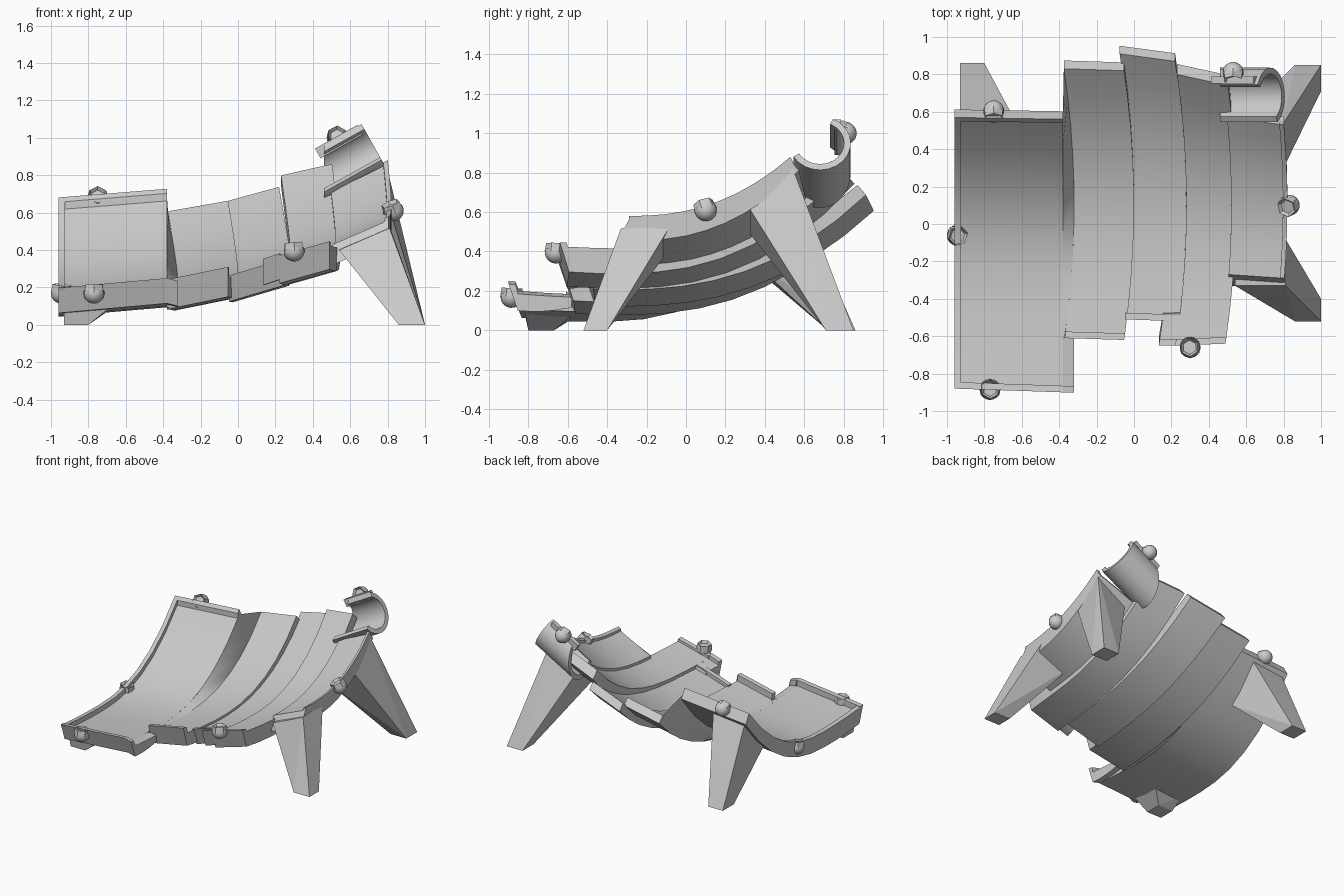
import bpy, bmesh, math
from mathutils import Vector

if "Cube" in bpy.data.objects:
    bpy.data.objects.remove(bpy.data.objects["Cube"])

grey = bpy.data.materials.new("plain_grey")
grey.use_nodes = True
grey.diffuse_color = (0.6, 0.6, 0.6, 1)
grey.node_tree.nodes["Principled BSDF"].inputs["Base Color"].default_value = grey.diffuse_color


def finish(name, bm, angle=25):
    bmesh.ops.recalc_face_normals(bm, faces=bm.faces)
    mesh = bpy.data.meshes.new(name)
    bm.to_mesh(mesh)
    bm.free()
    mesh.materials.append(grey)
    obj = bpy.data.objects.new(name, mesh)
    bpy.context.collection.objects.link(obj)
    bpy.ops.object.select_all(action="DESELECT")
    obj.select_set(True)
    bpy.context.view_layer.objects.active = obj
    bpy.ops.object.shade_smooth_by_angle(angle=math.radians(angle))
    return obj


def mix(a, b, t):
    return [p + (q - p) * t for p, q in zip(a, b)]


def height(sec, y):
    """Trough height and slope at y for a section (x, front, back, floor, curve, low, bow)."""
    d = y - sec[5]
    if d < 0:
        return sec[3] + 0.1 * d * d, 0.2 * d
    return sec[3] + sec[4] * d ** 2.4, 2.4 * sec[4] * d ** 1.4


def band(name, a, b, front_lip=0.0, back_lip=0.0, lift=0.0, thick=0.11, back=None,
         flare=0.055, rows=9, cols=3):
    """Curved slab between two cross-sections, with optional raised lips."""
    bm = bmesh.new()
    rings = []
    for i in range(cols + 1):
        sec = mix(a, b, i / cols)
        y0, y1 = sec[1], sec[2] if back is None else back
        path = []
        start, stop = y0, y1
        if front_lip:
            start += 0.035
            path += [(y0, front_lip), (start, front_lip)]
        if back_lip:
            stop -= 0.02
        path += [(start + (stop - start) * j / rows, lift) for j in range(rows + 1)]
        if back_lip:
            path += [(stop, back_lip), (y1, back_lip)]
        top, under = [], []
        for y, up in path:
            t = (y - y0) / (y1 - y0)
            z, s = height(sec, y)
            n = Vector((-s, 1)).normalized()
            x = sec[6] * (1 - ((y - 0.1) / 0.7) ** 2) + sec[0]
            depth = thick * (1 - 0.4 * t * t)
            top.append(bm.verts.new((x, y, z + up)))
            uy = y - depth * n.x + flare * max(0, 1 - (y - y0) / 0.25)
            under.append(bm.verts.new((x, uy, z - depth * n.y)))
        rings.append(top + under[::-1])
    count = len(rings[0])
    for r, q in zip(rings, rings[1:]):
        for j in range(count):
            k = (j + 1) % count
            bm.faces.new((r[j], r[k], q[k], q[j]))
    for r in (rings[0], rings[-1]):
        for j in range(count // 2 - 1):
            bm.faces.new((r[j], r[j + 1], r[-2 - j], r[-1 - j]))
    bmesh.ops.remove_doubles(bm, verts=bm.verts, dist=0.0005)
    return finish(name, bm)


# Cross-sections: x, front y, back y, floor z, curve, lowest y, bow
wide_a = (-0.96, -0.88, 0.57, 0.13, 0.55, -0.4, 0.0)
wide_b = (-0.38, -0.9, 0.56, 0.18, 0.56, -0.4, 0.0)
second_a = (-0.37, -0.61, 0.83, 0.185, 0.315, -0.3, 0.05)
second_b = (-0.05, -0.62, 0.82, 0.25, 0.315, -0.3, 0.05)
third_a = (-0.06, -0.51, 0.91, 0.23, 0.27, -0.3, 0.05)
third_b = (0.23, -0.52, 0.87, 0.315, 0.29, -0.3, 0.05)
fourth_a = (0.23, -0.65, 0.8, 0.34, 0.365, -0.3, 0.05)
fourth_b = (0.495, -0.64, 0.74, 0.415, 0.405, -0.3, 0.05)
end_a = (0.47, -0.27, 0.57, 0.43, 0.39, -0.3, 0.05)
end_b = (0.77, -0.29, 0.53, 0.56, 0.47, -0.3, 0.05)

# Trough panels
band("wide_panel", wide_a, wide_b, front_lip=0.045, back_lip=0.04, thick=0.09)
band("second_panel", second_a, second_b, front_lip=0.05)
band("third_panel", third_a, third_b, front_lip=0.03)
band("fourth_panel", fourth_a, fourth_b, front_lip=0.02, thick=0.13)
band("end_panel", end_a, end_b, flare=-0.06)

# Sloping step from the wide panel down to the second panel, and the corner in front of it
band("step_ramp", (wide_b[0], -0.61, *wide_b[2:]), second_a, thick=0.1, cols=1)
band("wide_front_corner", wide_b, (-0.32, wide_b[1], 0, 0.165, *wide_b[4:]),
     front_lip=0.045, thick=0.09, back=-0.58, rows=3, cols=1)

# Raised lips at the two open ends, and the tab beside the front notch
band("wide_side_lip", wide_a, mix(wide_a, wide_b, 0.06), lift=0.04, thick=0.05, cols=1)
band("end_side_lip", mix(end_a, end_b, 0.92), end_b, lift=0.02, thick=0.05, cols=1, flare=0)
band("front_tab", (0.14, *fourth_a[1:3], 0.31, *fourth_a[4:]), fourth_a,
     front_lip=0.03, back=-0.48, rows=2)


# Legs: tapered blocks that meet the underside of the trough
def leg(name, foot_x, foot_y, top_x, top_y, a, b):
    bm = bmesh.new()
    for i in range(2):
        for j in range(2):
            bm.verts.new((foot_x[i], foot_y[j], 0))
            x, y = top_x[i], top_y[j]
            sec = mix(a, b, (x - a[0]) / (b[0] - a[0]))
            bm.verts.new((x, y, height(sec, y)[0] - 0.06))
    bmesh.ops.convex_hull(bm, input=bm.verts)
    bmesh.ops.dissolve_limit(bm, angle_limit=0.02, verts=bm.verts, edges=bm.edges)
    finish(name, bm, 5)


leg("front_left_leg", (0.86, 1), (-0.52, -0.4), (0.54, 0.81), (-0.33, -0.08), end_a, end_b)
leg("back_left_leg", (0.86, 1), (0.71, 0.85), (0.54, 0.8), (0.3, 0.54), end_a, end_b)
leg("front_right_leg", (-0.93, -0.8), (-0.8, -0.67), (-0.93, -0.66), (-0.82, -0.55), wide_a, wide_b)
leg("back_right_leg", (-0.93, -0.8), (0.72, 0.86), (-0.93, -0.65), (0.33, 0.58), wide_a, wide_b)

# Open half-pipe at the high corner, cut more upright at its inner end
slope = 0.56
tilt = math.atan(slope)
bm = bmesh.new()
sections = []
steps = 14
for x, z, cut in ((0.46, 0.8, 0.5), (0.73, 0.95, 0)):
    loop = []
    for radius in (0.122, 0.156):
        arc = []
        for i in range(steps + 1):
            ang = math.radians(65 - 215 * i / steps)
            up = radius * math.sin(ang)
            arc.append(bm.verts.new((x + up * (cut - math.sin(tilt)), 0.68 + radius * math.cos(ang),
                                     z + up * (slope * cut + math.cos(tilt)))))
        loop += arc if radius < 0.15 else arc[::-1]
    sections.append(loop)
p, q = sections
for i in range(len(p)):
    k = (i + 1) % len(p)
    bm.faces.new((p[i], p[k], q[k], q[i]))
for s in sections:
    for i in range(steps):
        bm.faces.new((s[i], s[i + 1], s[-2 - i], s[-1 - i]))
finish("corner_half_pipe", bm, 30)

# Flange on top of the half-pipe
bm = bmesh.new()
bmesh.ops.create_cube(bm, size=1)
flange = finish("half_pipe_flange", bm)
flange.scale = (0.26, 0.035, 0.06)
flange.rotation_euler = (0, -tilt, 0)
flange.location = (0.54, 0.77, 0.98)


# Ball knobs with a hexagonal socket
def knob(name, spot, axis):
    turn = Vector(axis).to_track_quat("Z", "Y")
    bm = bmesh.new()
    bmesh.ops.create_uvsphere(bm, u_segments=20, v_segments=12, radius=0.056)
    low = [v for v in bm.verts if v.co.z > 0.02]
    bmesh.ops.delete(bm, geom=low, context="VERTS")
    nut = bmesh.ops.create_cone(bm, cap_ends=True, segments=6, radius1=0.058, radius2=0.052, depth=0.045)
    bmesh.ops.translate(bm, verts=nut["verts"], vec=(0, 0, 0.022))
    cap = max(bm.faces, key=lambda f: f.calc_center_median().z)
    bmesh.ops.inset_region(bm, faces=[cap], thickness=0.014)
    bmesh.ops.translate(bm, verts=cap.verts, vec=(0, 0, -0.02))
    obj = finish(name, bm, 30)
    obj.rotation_mode = "QUATERNION"
    obj.rotation_quaternion = turn
    obj.location = spot


knob("wide_front_knob", (-0.77, -0.885, 0.17), (0, 0.05, 1))
knob("wide_back_knob", (-0.75, 0.605, 0.675), (0, -0.9, 0.5))
knob("wide_side_knob", (-0.945, -0.06, 0.17), (0.1, -0.1, 1))
knob("end_side_knob", (0.83, 0.1, 0.61), (-0.35, -0.3, 0.85))
knob("fourth_front_knob", (0.3, -0.66, 0.395), (-0.1, 0.05, 1))
knob("flange_knob", (0.53, 0.81, 1.0), (0, -0.9, 0.4))
